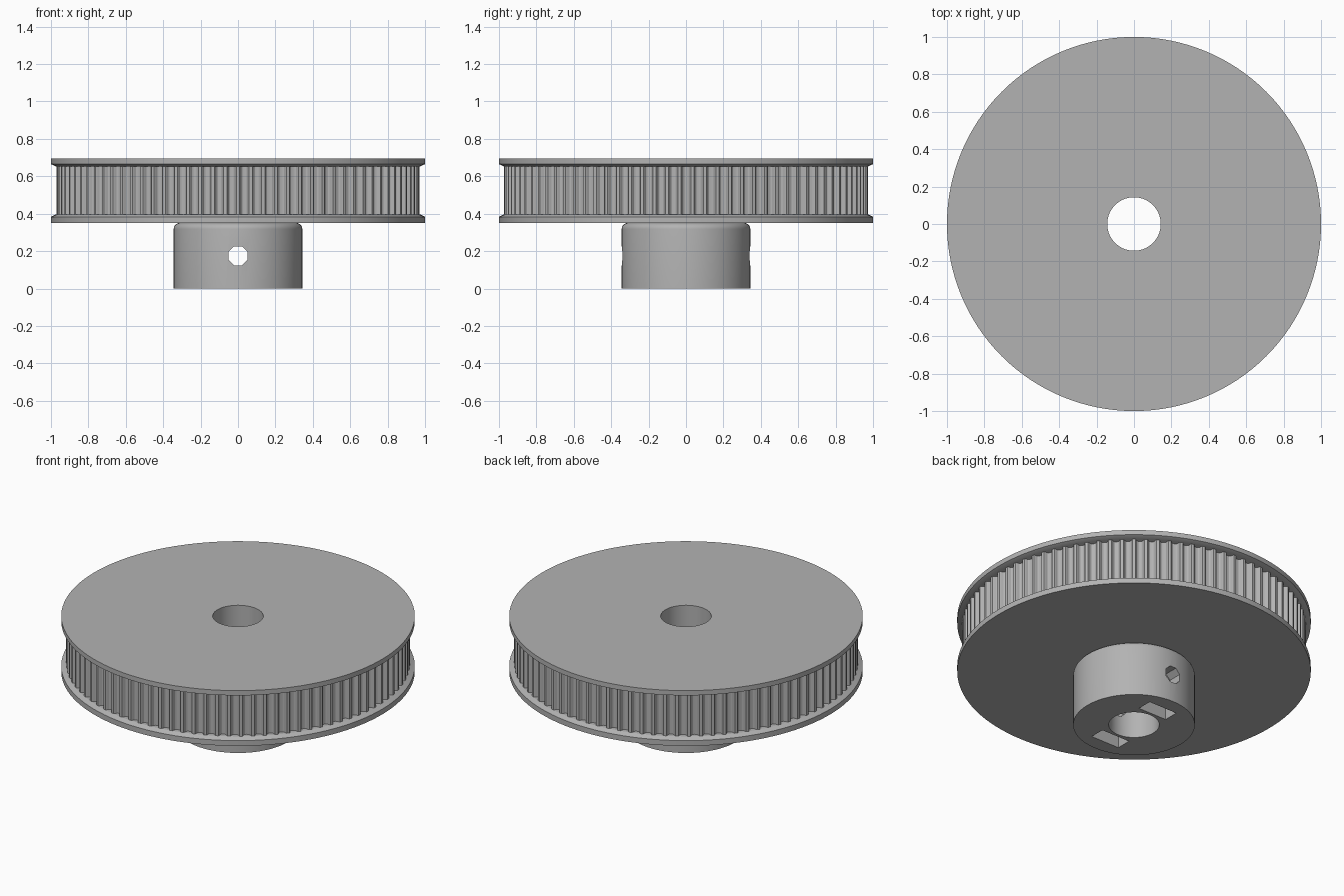
import bpy
import bmesh
from math import sin, cos, pi, radians
from mathutils import Matrix

if "Cube" in bpy.data.objects:
    bpy.data.objects.remove(bpy.data.objects["Cube"], do_unlink=True)

# Main sizes
HUB_TOP, TOTAL = 0.35, 0.695
BODY_LOW, BODY_HIGH = 0.397, 0.652
TOOTH_R, HUB_R, BORE_R = 0.972, 0.344, 0.143
TEETH = 90
SCREW_Z, NUT_Y = 0.175, 0.208

grey = bpy.data.materials.new("plain_grey")
grey.use_nodes = True
colour = (0.45, 0.45, 0.45, 1)
grey.diffuse_color = colour
grey.node_tree.nodes["Principled BSDF"].inputs["Base Color"].default_value = colour


def make_object(name, bm):
    bmesh.ops.recalc_face_normals(bm, faces=bm.faces)
    mesh = bpy.data.meshes.new(name)
    bm.to_mesh(mesh)
    bm.free()
    mesh.materials.append(grey)
    obj = bpy.data.objects.new(name, mesh)
    bpy.context.collection.objects.link(obj)
    return obj


def prism(name, outline, depth, matrix=Matrix()):
    """Extrude a flat outline upwards, then place it."""
    bm = bmesh.new()
    face = bm.faces.new([bm.verts.new((x, y, 0)) for x, y in outline])
    top = bmesh.ops.extrude_face_region(bm, geom=[face])["geom"]
    moved = [v for v in top if isinstance(v, bmesh.types.BMVert)]
    bmesh.ops.translate(bm, verts=moved, vec=(0, 0, depth))
    bm.transform(matrix)
    return make_object(name, bm)


def lathe(name, profile, steps=128):
    """Solid of revolution from (radius, z) points, with flat ends."""
    bm = bmesh.new()
    rings = [[bm.verts.new((r * cos(2 * pi * i / steps), r * sin(2 * pi * i / steps), z))
              for i in range(steps)] for r, z in profile]
    for low, high in zip(rings, rings[1:]):
        for i in range(steps):
            j = (i + 1) % steps
            bm.faces.new((low[i], low[j], high[j], high[i]))
    bm.faces.new(rings[0])
    bm.faces.new(rings[-1])
    return make_object(name, bm)


def circle(radius, sides, turn=0.0):
    return [(radius * cos(2 * pi * i / sides + turn), radius * sin(2 * pi * i / sides + turn))
            for i in range(sides)]


def cut(obj, cutter):
    cutter.hide_render = True
    mod = obj.modifiers.new("cut", "BOOLEAN")
    mod.operation, mod.solver, mod.object = "DIFFERENCE", "EXACT", cutter
    bpy.ops.object.select_all(action="DESELECT")
    bpy.context.view_layer.objects.active = obj
    obj.select_set(True)
    bpy.ops.object.modifier_apply(modifier=mod.name)


# Flanges: flat rim with a chamfer towards the belt
lower_flange = lathe("lower_flange", [(1, HUB_TOP), (1, 0.383), (TOOTH_R, BODY_LOW)])
upper_flange = lathe("upper_flange", [(TOOTH_R, BODY_HIGH), (1, 0.665), (1, TOTAL)])

# Toothed belt ring with rounded grooves: (half width, depth)
groove = [(0.0255, 0), (0.0225, 0.004), (0.0195, 0.012), (0.016, 0.02), (0.009, 0.025)]
groove = [(-w, d) for w, d in groove] + [(0, 0.026)] + [(w, d) for w, d in reversed(groove)]
outline = []
for tooth in range(TEETH):
    for w, d in groove:
        a = 2 * pi * tooth / TEETH + w / TOOTH_R
        outline.append(((TOOTH_R - d) * cos(a), (TOOTH_R - d) * sin(a)))
toothed_ring = prism("toothed_ring", outline, BODY_HIGH - BODY_LOW,
                     Matrix.Translation((0, 0, BODY_LOW)))

# Hub with a rounded shoulder under the flange
fillet = 0.032
shoulder = [(HUB_R - fillet + fillet * cos(a), HUB_TOP - fillet + fillet * sin(a))
            for a in (radians(15 * k) for k in range(7))]
hub = lathe("hub", [(HUB_R, 0)] + shoulder, 96)

# Shaft bore through everything
bore = prism("bore_cutter", circle(BORE_R, 96), 1, Matrix.Translation((0, 0, -0.1)))
parts = [lower_flange, upper_flange, toothed_ring, hub]
for part in parts:
    cut(part, bore)

# Screw hole across the hub
upright = Matrix.Rotation(radians(90), 4, "X")
screw = prism("screw_cutter", circle(0.055, 8, pi / 8), 1,
              Matrix.Translation((0, 0.5, SCREW_Z)) @ upright)
cut(hub, screw)

# Nut slots, open at the bottom, with a pointed top
half, thick = 0.098, 0.094
slot = [(-half, -0.3), (half, -0.3), (half, 0.057), (0, 0.113), (-half, 0.057)]
cutters = [bore, screw]
for side in (-1, 1):
    nut = prism("nut_cutter", slot, thick,
                Matrix.Translation((0, side * NUT_Y + thick / 2, SCREW_Z)) @ upright)
    cut(hub, nut)
    cutters.append(nut)

for cutter in cutters:
    bpy.data.objects.remove(cutter, do_unlink=True)

# Smooth round walls, keep edges crisp
for part in parts:
    bpy.ops.object.select_all(action="DESELECT")
    part.select_set(True)
    bpy.context.view_layer.objects.active = part
    bpy.ops.object.shade_smooth_by_angle(angle=radians(25))
